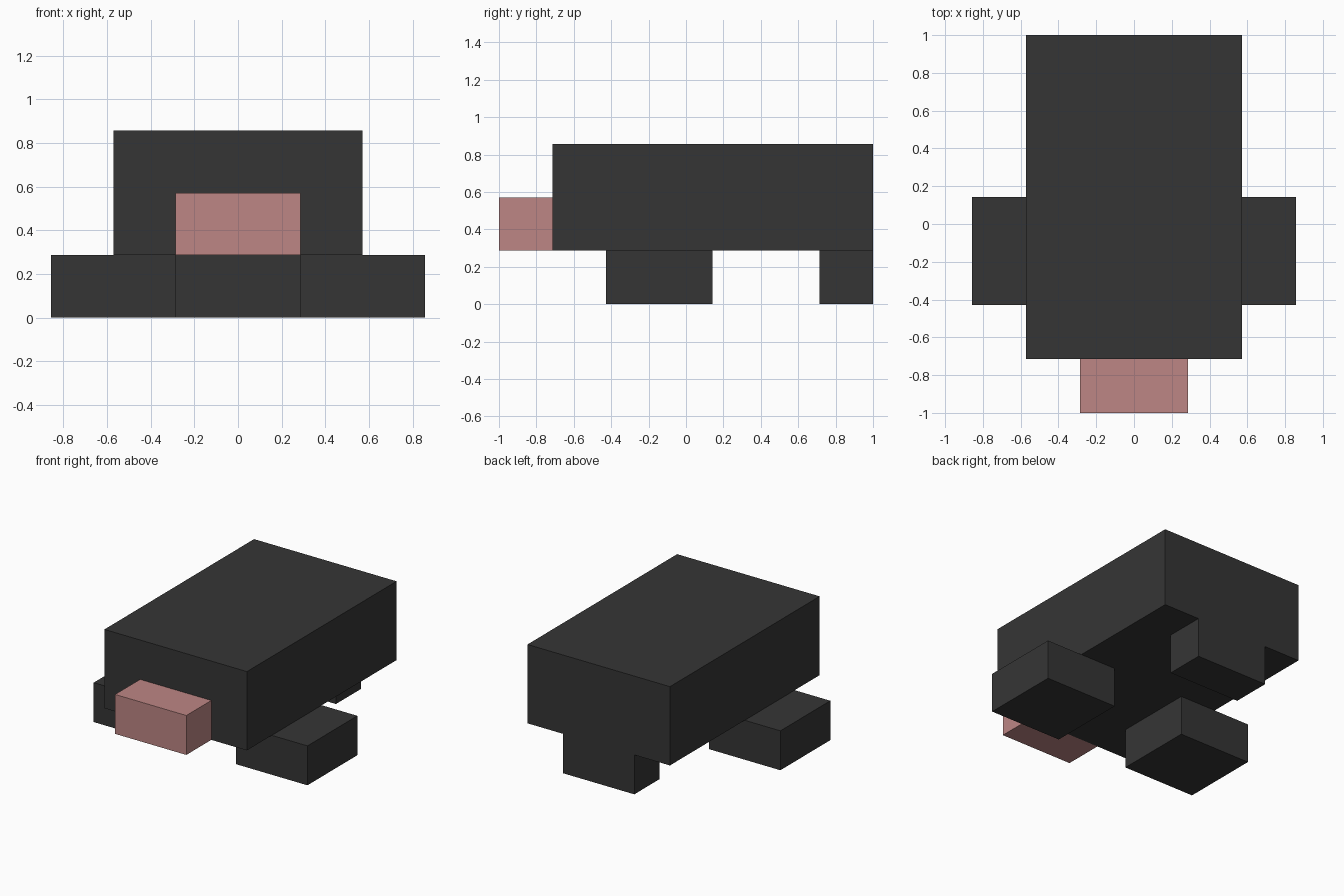
import bpy
import bmesh

cube = bpy.data.objects.get("Cube")
if cube:
    bpy.data.objects.remove(cube, do_unlink=True)

U = 1 / 7  # block grid unit


def make_material(name, rgb):
    mat = bpy.data.materials.new(name)
    mat.use_nodes = True
    color = (*rgb, 1.0)
    mat.diffuse_color = color
    bsdf = next(n for n in mat.node_tree.nodes if n.type == "BSDF_PRINCIPLED")
    bsdf.inputs["Base Color"].default_value = color
    return mat


def make_block(name, low, high, mat):
    """Box spanning two opposite corners, given in grid units."""
    bm = bmesh.new()
    bmesh.ops.create_cube(bm, size=1)
    for v in bm.verts:
        for i in range(3):
            v.co[i] *= (high[i] - low[i]) * U
    mesh = bpy.data.meshes.new(name)
    bm.to_mesh(mesh)
    bm.free()
    mesh.materials.append(mat)
    obj = bpy.data.objects.new(name, mesh)
    obj.location = [(a + b) / 2 * U for a, b in zip(low, high)]
    bpy.context.collection.objects.link(obj)
    return obj


charcoal = make_material("charcoal", (0.036, 0.036, 0.036))
pink = make_material("dusty pink", (0.51, 0.24, 0.232))

# Body and snout
make_block("body", (-4, -5, 2), (4, 7, 6), charcoal)
make_block("snout", (-2, -7, 2), (2, -5, 4), pink)

# Front feet, sticking out past the sides
make_block("left_front_foot", (2, -3, 0), (6, 1, 2), charcoal)
make_block("right_front_foot", (-6, -3, 0), (-2, 1, 2), charcoal)

# Single block under the back end
make_block("rear_foot", (-2, 5, 0), (2, 7, 2), charcoal)
